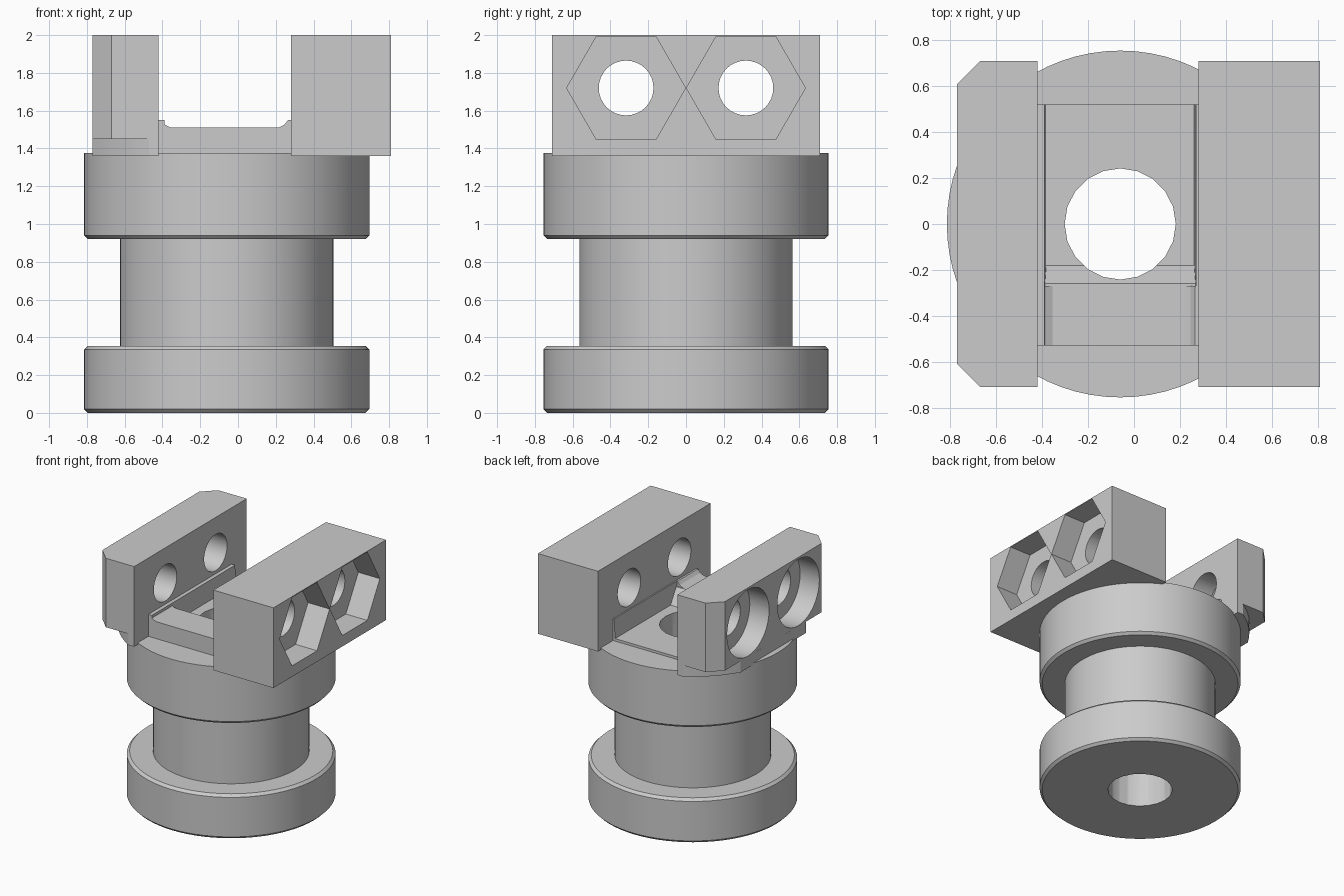
import bpy, bmesh, math
from mathutils import Vector

cube = bpy.data.objects.get("Cube")
if cube:
    bpy.data.objects.remove(cube, do_unlink=True)

grey = bpy.data.materials.new("plain grey")
grey.use_nodes = True
grey.diffuse_color = (0.6, 0.6, 0.6, 1)
grey.node_tree.nodes["Principled BSDF"].inputs["Base Color"].default_value = (0.6, 0.6, 0.6, 1)

CX = -0.06            # axis of the turned body
BOLT_Y, BOLT_Z = 0.317, 1.72


def finish(name, bm):
    bmesh.ops.recalc_face_normals(bm, faces=bm.faces)
    mesh = bpy.data.meshes.new(name)
    bm.to_mesh(mesh)
    bm.free()
    mesh.materials.append(grey)
    ob = bpy.data.objects.new(name, mesh)
    bpy.context.collection.objects.link(ob)
    return ob


def prism(name, outline, lo, hi, axis="z"):
    """Extrude a 2D outline along z (x, y), x (y, z) or y (x, z)."""
    place = {"z": lambda a, b, t: (a, b, t),
             "x": lambda a, b, t: (t, a, b),
             "y": lambda a, b, t: (a, t, b)}[axis]
    bm = bmesh.new()
    face = bm.faces.new([bm.verts.new(place(a, b, lo)) for a, b in outline])
    ext = bmesh.ops.extrude_face_region(bm, geom=[face])
    verts = [v for v in ext["geom"] if isinstance(v, bmesh.types.BMVert)]
    bmesh.ops.translate(bm, verts=verts, vec=Vector(place(0, 0, hi - lo)))
    return finish(name, bm)


def ring(a, b, radius, sides):
    return [(a + radius * math.cos(math.tau * i / sides),
             b + radius * math.sin(math.tau * i / sides)) for i in range(sides)]


def lathe(name, profile, steps=72):
    bm = bmesh.new()
    verts = [bm.verts.new((CX + r, 0, z)) for r, z in profile]
    edges = [bm.edges.new(p) for p in zip(verts, verts[1:])]
    bmesh.ops.spin(bm, geom=verts + edges, cent=(CX, 0, 0), axis=(0, 0, 1),
                   angle=math.tau, steps=steps)
    bmesh.ops.remove_doubles(bm, verts=bm.verts, dist=0.0005)
    return finish(name, bm)


def activate(ob):
    bpy.ops.object.select_all(action="DESELECT")
    ob.select_set(True)
    bpy.context.view_layer.objects.active = ob


def cut(ob, cutter):
    mod = ob.modifiers.new("cut", "BOOLEAN")
    mod.operation, mod.solver, mod.object = "DIFFERENCE", "EXACT", cutter
    activate(ob)
    bpy.ops.object.modifier_apply(modifier=mod.name)
    bpy.data.objects.remove(cutter, do_unlink=True)


def smooth(ob):
    activate(ob)
    bpy.ops.object.shade_smooth_by_angle(angle=math.radians(25))


# Turned body: lower flange, neck and upper flange
body = lathe("spool_body", [
    (0, 0), (0.735, 0), (0.755, 0.02), (0.755, 0.335), (0.735, 0.355),
    (0.565, 0.355), (0.565, 0.92), (0.735, 0.92), (0.755, 0.94),
    (0.755, 1.375), (0, 1.375)])

# Seat between the jaws: low floor, ramp and raised front step
seat = prism("seat", [(-0.53, 1.3), (-0.53, 1.51), (-0.26, 1.51),
                      (-0.18, 1.395), (0.52, 1.395), (0.52, 1.3)],
             -0.43, 0.29, "x")

# Centre bore through body and seat
for ob in (body, seat):
    cut(ob, prism("bore_cutter", ring(CX, 0, 0.242, 20), -0.1, 1.8))
    smooth(ob)

# Thin rails where the seat meets each jaw, with a fillet on the front step
for name, wall, s in (("right", -0.43, 1), ("left", 0.29, -1)):
    thick = 0.04 if s > 0 else 0.02
    prism(name + "_rail", [(wall, 1.35), (wall, 1.55), (wall + s * thick, 1.55),
                           (wall + s * (thick + 0.01), 1.35)], -0.53, 0.52, "y")
    prism(name + "_fillet", [(wall, 1.45), (wall, 1.55), (wall + s * 0.025, 1.55),
                             (wall + s * 0.045, 1.525), (wall + s * 0.075, 1.51),
                             (wall + s * 0.075, 1.45)], -0.53, -0.27, "y")

# Left jaw: square block with hexagonal nut pockets
left_jaw = prism("left_jaw", [(0.28, -0.71), (0.81, -0.71), (0.81, 0.71), (0.28, 0.71)],
                 1.36, 2.0)

# Right jaw: chamfered block with a rounded foot below it
right_jaw = prism("right_jaw", [(-0.42, -0.71), (-0.42, 0.71), (-0.67, 0.71),
                                (-0.77, 0.61), (-0.77, -0.61), (-0.67, -0.71)],
                  1.45, 2.0)
arc = [math.radians(a) for a in (*range(120, 151, 5), *range(210, 241, 5))]
foot = prism("right_jaw_foot", [(-0.42, -0.71), (-0.42, 0.71)] +
             [(CX + 0.82 * math.cos(a), 0.82 * math.sin(a)) for a in arc],
             1.36, 1.45)

# Bolt holes, nut pockets and round counterbores
for side in (-1, 1):
    y = side * BOLT_Y
    hole = ring(y, BOLT_Z, 0.145, 32)
    cut(left_jaw, prism("nut_cutter", ring(y, BOLT_Z, 0.315, 6), 0.62, 0.9, "x"))
    cut(left_jaw, prism("hole_cutter", hole, 0.2, 0.7, "x"))
    cut(right_jaw, prism("head_cutter", ring(y, BOLT_Z, 0.265, 40), -0.9, -0.6, "x"))
    cut(right_jaw, prism("hole_cutter", hole, -0.7, -0.3, "x"))
for ob in (left_jaw, right_jaw, foot):
    smooth(ob)
